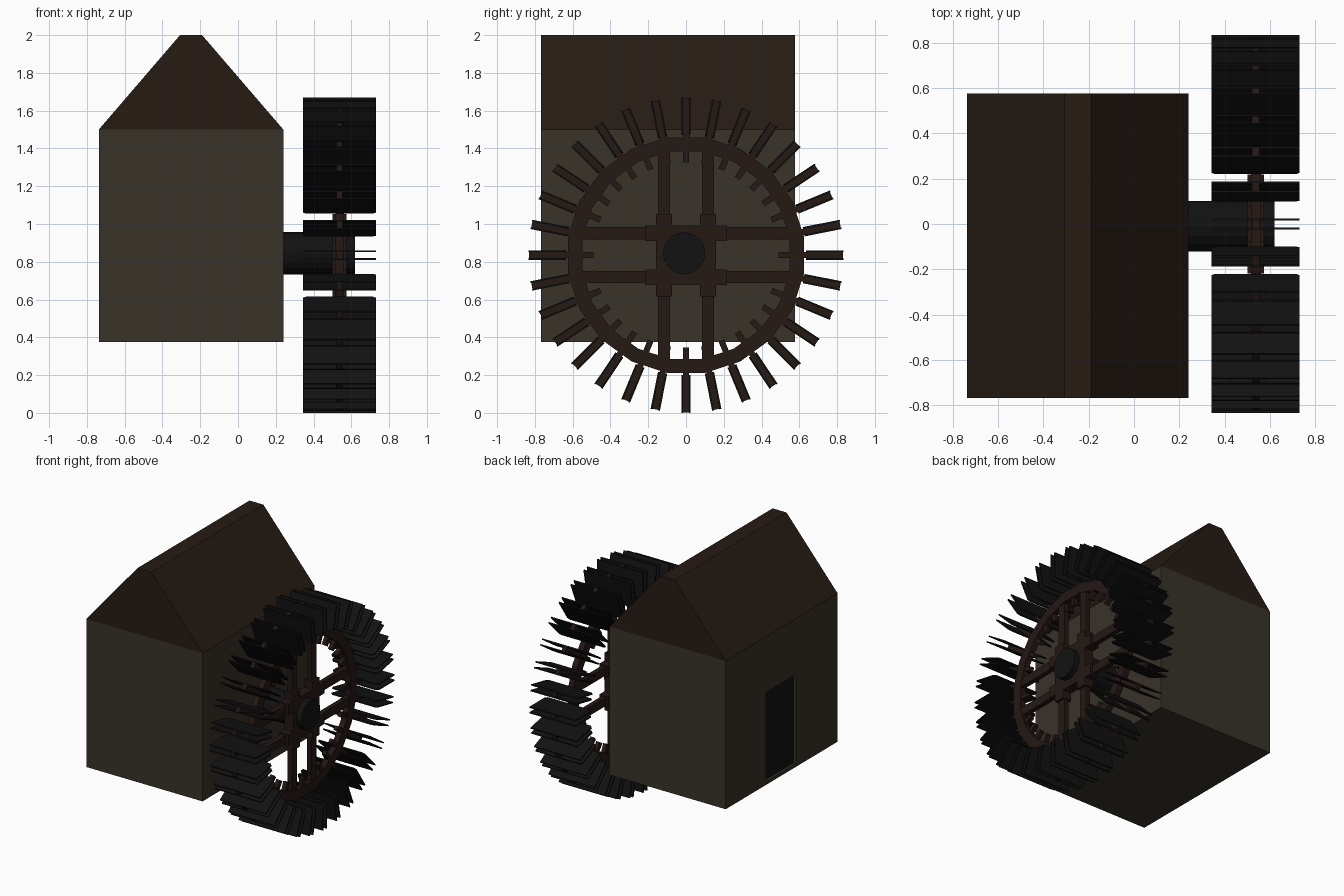
import bpy, bmesh, math
from mathutils import Matrix, Vector

if "Cube" in bpy.data.objects:
    bpy.data.objects.remove(bpy.data.objects["Cube"])


def material(name, r, g, b):
    m = bpy.data.materials.new(name)
    m.diffuse_color = (r, g, b, 1)
    m.use_nodes = True
    m.node_tree.nodes["Principled BSDF"].inputs["Base Color"].default_value = m.diffuse_color
    return m


WALL = material("wall_plaster", 0.040, 0.032, 0.022)
ROOF = material("roof_wood", 0.020, 0.011, 0.007)
WOOD = material("wheel_wood", 0.018, 0.009, 0.007)
DARK = material("dark_wood", 0.006, 0.006, 0.006)

WX, WZ = 0.538, 0.835            # wheel centre
HUB = Matrix.Translation((WX, 0, WZ))


def finish(name, bm, mat):
    bmesh.ops.recalc_face_normals(bm, faces=bm.faces)
    me = bpy.data.meshes.new(name)
    bm.to_mesh(me)
    bm.free()
    me.materials.append(mat)
    ob = bpy.data.objects.new(name, me)
    bpy.context.collection.objects.link(ob)
    return ob


def add_box(bm, lo, hi, mat=Matrix()):
    lo, hi = Vector(lo), Vector(hi)
    size = hi - lo
    bmesh.ops.create_cube(bm, size=1, matrix=mat @ Matrix.Translation((lo + hi) / 2)
                          @ Matrix.Diagonal((*size, 1)))


def add_prism(bm, pts, shift, mat=Matrix()):
    f = bm.faces.new([bm.verts.new(mat @ Vector(p)) for p in pts])
    new = bmesh.ops.extrude_face_region(bm, geom=[f], use_keep_orig=True)["geom"]
    bmesh.ops.translate(bm, verts=[v for v in new if isinstance(v, bmesh.types.BMVert)],
                        vec=mat.to_3x3() @ Vector(shift))


# House walls with a shallow door recess on the left side
bm = bmesh.new()
add_box(bm, (-0.737, -0.768, 0.375), (0.24, 0.576, 1.5))
walls = finish("house_walls", bm, WALL)

bm = bmesh.new()
add_box(bm, (-0.80, -0.265, 0.40), (-0.717, 0.095, 1.077))
cutter = finish("door_cutter", bm, DARK)
cutter.hide_render = True
cutter.hide_viewport = True
cut = walls.modifiers.new("door_recess", "BOOLEAN")
cut.object = cutter
cut.operation = "DIFFERENCE"
cut.solver = "EXACT"

bm = bmesh.new()
add_box(bm, (-0.719, -0.264, 0.401), (-0.714, 0.094, 1.076))
finish("door", bm, DARK)

# Roof with a flat ridge
bm = bmesh.new()
roof = [(-0.737, 1.5), (0.24, 1.5), (-0.19, 2.0), (-0.307, 2.0)]
add_prism(bm, [(x, -0.768, z) for x, z in roof], (0, 1.344, 0))
finish("roof", bm, ROOF)

# Axle
bm = bmesh.new()
bmesh.ops.create_cone(bm, cap_ends=True, segments=16, radius1=0.112, radius2=0.112, depth=0.40,
                      matrix=Matrix.Translation((0.42, -0.01, 0.845))
                      @ Matrix.Rotation(math.pi / 2, 4, "Y"))
axle = finish("axle", bm, DARK)

# Wheel rim: rectangular section swept round the hub
bm = bmesh.new()
N = 20
rings = []
for i in range(N):
    rot = HUB @ Matrix.Rotation(math.tau * (i + 0.5) / N, 4, "X")
    rings.append([bm.verts.new(rot @ Vector((x, 0, r)))
                  for x, r in ((-0.022, 0.556), (0.022, 0.556), (0.022, 0.632), (-0.022, 0.632))])
for i in range(N):
    a, b = rings[i], rings[(i + 1) % N]
    for k in range(4):
        bm.faces.new((a[k], a[(k + 1) % 4], b[(k + 1) % 4], b[k]))
finish("wheel_rim", bm, WOOD)

# Paired crossing spokes, thicker near the hub
bm = bmesh.new()
for quarter in range(4):
    m = HUB @ Matrix.Rotation(quarter * math.pi / 2, 4, "X")
    add_box(bm, (-0.018, 0.084, -0.575), (0.018, 0.148, 0.575), m)
    add_box(bm, (-0.037, 0.075, -0.218), (0.037, 0.158, 0.218), m)
add_box(bm, (-0.030, -0.08, -0.08), (0.030, 0.08, 0.08), HUB)
finish("wheel_spokes", bm, WOOD)

# Pegs through the rim, each sandwiched between two thin paddle boards
pegs, boards = bmesh.new(), bmesh.new()
for i in range(32):
    m = HUB @ Matrix.Rotation(math.tau * i / 32, 4, "X")
    add_box(pegs, (-0.016, -0.016, 0.49), (0.016, 0.016, 0.832), m)
    for y in (-0.025, 0.016):
        add_prism(boards, [(-0.195, y, 0.650), (-0.178, y, 0.635), (0.176, y, 0.635),
                           (0.193, y, 0.650), (0.193, y, 0.835), (-0.195, y, 0.835)],
                  (0, 0.009, 0), m)
finish("paddle_pegs", pegs, WOOD)
finish("paddle_boards", boards, DARK)
